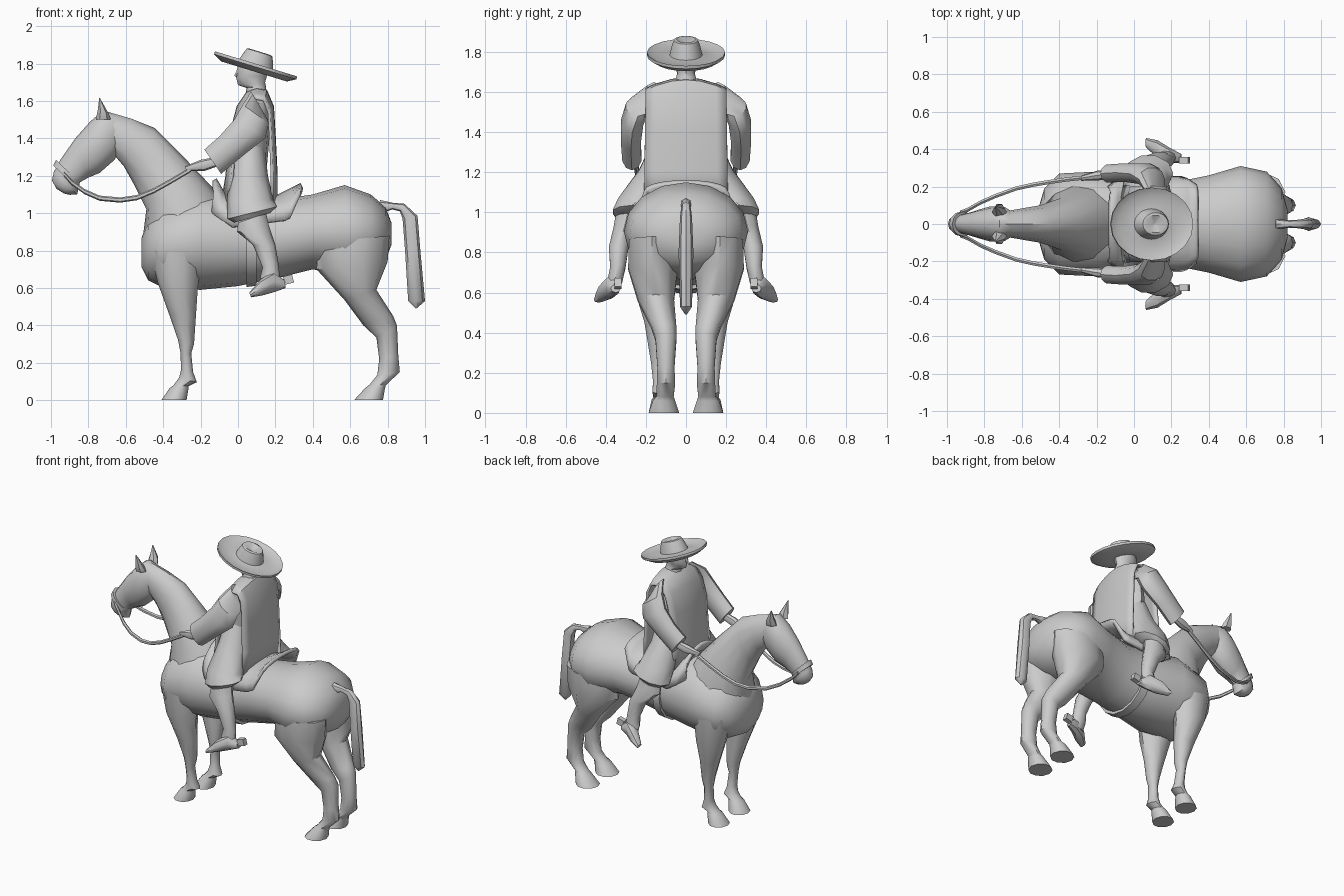
import bpy, bmesh, math
from mathutils import Vector


def finish(name, bm, mirror=False, solid=0, angle=42):
    bmesh.ops.recalc_face_normals(bm, faces=bm.faces)
    me = bpy.data.meshes.new(name)
    bm.to_mesh(me)
    bm.free()
    ob = bpy.data.objects.new(name, me)
    bpy.context.collection.objects.link(ob)
    if solid:
        m = ob.modifiers.new("thickness", "SOLIDIFY")
        m.thickness, m.offset = solid, 0
    if mirror:
        ob.modifiers.new("mirror", "MIRROR").use_axis = (False, True, False)
    bpy.ops.object.select_all(action="DESELECT")
    ob.select_set(True)
    bpy.context.view_layer.objects.active = ob
    bpy.ops.object.shade_smooth_by_angle(angle=math.radians(angle))
    return ob


def bridge(bm, rows, closed):
    for a, b in zip(rows, rows[1:]):
        n = len(a)
        for i in range(n if closed else n - 1):
            j = (i + 1) % n
            bm.faces.new((a[i], a[j], b[j], b[i]))


def loft(name, rings, mirror=False, n=12):
    """Each ring: two side-profile points (x1,z1,x2,z2), half width, y centre."""
    bm = bmesh.new()
    rows = []
    for r in rings:
        x1, z1, x2, z2, w = r[:5]
        y = r[5] if len(r) > 5 else 0
        row = []
        for k in range(n):
            a = 2 * math.pi * k / n
            c = math.cos(a) / 2
            row.append(bm.verts.new(((x1 + x2) / 2 + (x1 - x2) * c, y + w * math.sin(a),
                                     (z1 + z2) / 2 + (z1 - z2) * c)))
        rows.append(row)
    bridge(bm, rows, True)
    bm.faces.new(rows[0])
    bm.faces.new(rows[-1])
    return finish(name, bm, mirror)


# Horse barrel: x, z centre, half width, half height
barrel = [(-.515, .79, .07, .08), (-.48, .80, .19, .16), (-.40, .82, .27, .22), (-.2, .85, .28, .26),
          (0, .84, .23, .23), (.2, .86, .22, .21), (.4, .90, .26, .20), (.57, .905, .31, .245),
          (.71, .90, .28, .20), (.79, .89, .19, .14), (.82, .89, .08, .06)]
loft("horse_body", [(x, z + h, x, z - h, w) for x, z, w, h in barrel], n=16)

# Horse neck and head
loft("horse_neck", [(-.69, 1.54, -.67, 1.32, .07), (-.57, 1.505, -.61, 1.25, .085),
                    (-.445, 1.455, -.56, 1.16, .10), (-.285, 1.295, -.49, 1.02, .14),
                    (-.12, 1.12, -.515, .82, .21), (-.05, .98, -.45, .68, .22)])
loft("horse_head", [(-.66, 1.53, -.62, 1.36, .06), (-.72, 1.55, -.66, 1.285, .09),
                    (-.79, 1.49, -.74, 1.215, .095), (-.87, 1.40, -.80, 1.19, .075),
                    (-.95, 1.285, -.845, 1.165, .055), (-.985, 1.22, -.86, 1.10, .058),
                    (-.995, 1.175, -.90, 1.098, .045), (-.97, 1.13, -.93, 1.105, .02)])
loft("horse_ear", [(-.76, 1.50, -.68, 1.50, .035, .065), (-.75, 1.55, -.69, 1.53, .03, .08),
                   (-.742, 1.615, -.738, 1.615, .003, .095)], True, 6)

# Legs
loft("front_leg", [(-.47, .80, -.19, .80, .10, .17), (-.43, .63, -.215, .60, .09, .17),
                   (-.365, .45, -.225, .45, .06, .15), (-.32, .32, -.235, .30, .046, .14),
                   (-.307, .25, -.25, .25, .036, .14), (-.305, .16, -.24, .15, .036, .13),
                   (-.315, .12, -.22, .096, .045, .125), (-.345, .08, -.265, .075, .045, .12),
                   (-.365, .065, -.265, .06, .055, .12), (-.41, 0, -.275, 0, .075, .115)], True, 10)
loft("hind_leg", [(.43, .84, .81, .88, .12, .17), (.42, .70, .80, .74, .13, .165),
                  (.57, .535, .74, .59, .095, .15), (.67, .40, .83, .45, .065, .11),
                  (.74, .335, .85, .40, .055, .10), (.755, .22, .857, .24, .045, .10),
                  (.745, .135, .865, .15, .048, .10), (.705, .085, .79, .08, .046, .105),
                  (.68, .065, .785, .06, .058, .11), (.62, 0, .775, 0, .08, .11)], True, 10)

# Tail
loft("tail", [(.76, 1.07, .74, .99, .03), (.83, 1.055, .825, 1.02, .02), (.89, 1.05, .865, 1.01, .023),
              (.96, .985, .88, .97, .03), (.975, .8, .893, .8, .037), (1.0, .53, .91, .53, .03),
              (.96, .495, .95, .49, .005)], n=8)

# Bridle and reins
loft("noseband", [(-.972, 1.285, -.85, 1.165, .066), (-.988, 1.255, -.86, 1.135, .066)])
reins = [(-.93, .06, 1.21), (-.89, .075, 1.165), (-.82, .115, 1.115), (-.74, .15, 1.08), (-.63, .19, 1.07),
         (-.54, .21, 1.083), (-.45, .225, 1.12), (-.36, .238, 1.17), (-.25, .25, 1.235)]
loft("reins", [(x, z + .014, x, z - .014, .013, y) for x, y, z in reins], True, 6)

# Saddle: arched shell with flared pommel and cantle
bm = bmesh.new()
rows = []
for xt, zt, xl, zl, w in [(-.125, 1.18, -.135, 1.0, .19), (-.09, 1.12, -.09, .965, .235),
                          (-.04, 1.08, -.03, .925, .25), (.22, 1.09, .25, .96, .245),
                          (.30, 1.13, .28, .975, .235), (.34, 1.15, .335, 1.10, .2)]:
    row = []
    for k in range(11):
        a = math.pi * (k / 10 - .5)
        c = max(math.cos(a), 0) ** .8
        row.append(bm.verts.new((xl + (xt - xl) * c, w * math.sin(a), zl + (zt - zl) * c)))
    rows.append(row)
bridge(bm, rows, False)
finish("saddle", bm, solid=.025)
loft("girth", [(.045, 1.05, .045, .605, .24), (.10, 1.05, .10, .612, .238)], n=16)

# Rider legs, boots and spurs
loft("trouser_leg", [(-.02, 1.38, .14, 1.38, .09, .07), (-.04, 1.22, .16, 1.20, .12, .12),
                     (-.06, 1.07, .19, 1.07, .12, .225), (-.055, .97, .21, 1.035, .10, .27),
                     (-.02, .95, .17, 1.0, .07, .28)], True, 10)
loft("lower_leg", [(0, .95, .15, 1.0, .065, .29), (-.005, .90, .165, .935, .06, .305),
                   (.08, .83, .2, .83, .052, .335), (.13, .71, .215, .74, .04, .34),
                   (.12, .66, .225, .65, .04, .355), (.13, .60, .22, .61, .03, .365)], True, 10)
loft("boot", [(.25, .64, .255, .60, .025, .35), (.19, .69, .2, .58, .04, .365),
              (.12, .645, .13, .56, .048, .40), (.06, .575, .07, .55, .025, .435)], True, 8)
loft("spur_bar", [(.2, .64, .2, .62, .012, .36), (.28, .655, .28, .635, .012, .34)], True, 6)
for s, side in ((1, "left"), (-1, "right")):
    bpy.ops.mesh.primitive_cube_add(size=1, location=(.27, s * .34, .645), rotation=(0, -.25, 0))
    bpy.context.object.scale = (.05, .035, .045)
    bpy.context.object.name = "spur_" + side

# Rider torso, arms and hands
loft("rider_torso", [(.06, 1.66, .15, 1.66, .07), (.03, 1.59, .17, 1.59, .17), (-.01, 1.42, .17, 1.42, .17),
                     (-.01, 1.22, .15, 1.2, .15), (-.03, 1.07, .17, 1.07, .17)])
loft("sleeve", [(.07, 1.65, .16, 1.50, .05, .16), (.025, 1.58, .165, 1.48, .062, .24),
                (-.02, 1.50, .145, 1.40, .058, .268), (-.10, 1.41, .03, 1.31, .052, .275),
                (-.18, 1.34, -.09, 1.21, .05, .27)], True, 10)
loft("hand", [(-.12, 1.30, -.11, 1.25, .022, .265), (-.20, 1.285, -.18, 1.225, .027, .26),
              (-.285, 1.25, -.275, 1.225, .014, .245)], True, 8)

# Poncho: front and back panels draped over the shoulders
bm = bmesh.new()
drape = [(-.085, 1.05), (-.06, 1.2), (-.04, 1.42), (.0, 1.57), (.05, 1.645), (.10, 1.665), (.15, 1.655),
         (.185, 1.57), (.195, 1.4), (.205, 1.2), (.205, 1.04)]
rows = []
for x, z in drape:
    row = []
    for t in (-1, -.75, -.35, 0, .35, .75, 1):
        top = max(0, (z - 1.45) / .2)
        row.append(bm.verts.new((x + (.09 - x) * .2 * t * t, t * (.2 + .015 * (1.6 - z)),
                                 z - .05 * t * t * top)))
    rows.append(row)
bridge(bm, rows, False)
finish("poncho", bm, solid=.015)

# Rider head with nose
loft("rider_head", [(.04, 1.62, .15, 1.62, .062), (.045, 1.67, .15, 1.675, .052), (.0, 1.685, .145, 1.70, .045),
                    (-.01, 1.725, .155, 1.735, .058), (-.005, 1.77, .16, 1.77, .062),
                    (.01, 1.83, .15, 1.80, .058)], n=10)
loft("nose", [(-.002, 1.775, .02, 1.76, .007), (-.02, 1.735, .02, 1.73, .012), (0, 1.722, .02, 1.722, .008)], n=6)

# Wide-brimmed hat, tilted back
bm = bmesh.new()
rows = []
for r, h in [(.02, -.012), (.4, -.015), (.8, -.018), (1, .008), (1, .024), (.8, .002),
             (.42, .012), (.36, .06), (.31, .088), (.24, .092), (.02, .07)]:
    rows.append([bm.verts.new((.23 * r * math.cos(a), .195 * r * math.sin(a), h))
                 for a in (2 * math.pi * k / 20 for k in range(20))])
bridge(bm, rows, True)
bm.faces.new(rows[0])
bm.faces.new(rows[-1])
hat = finish("hat", bm)
hat.location = (.09, 0, 1.775)
hat.rotation_euler = (0, math.radians(17), 0)
